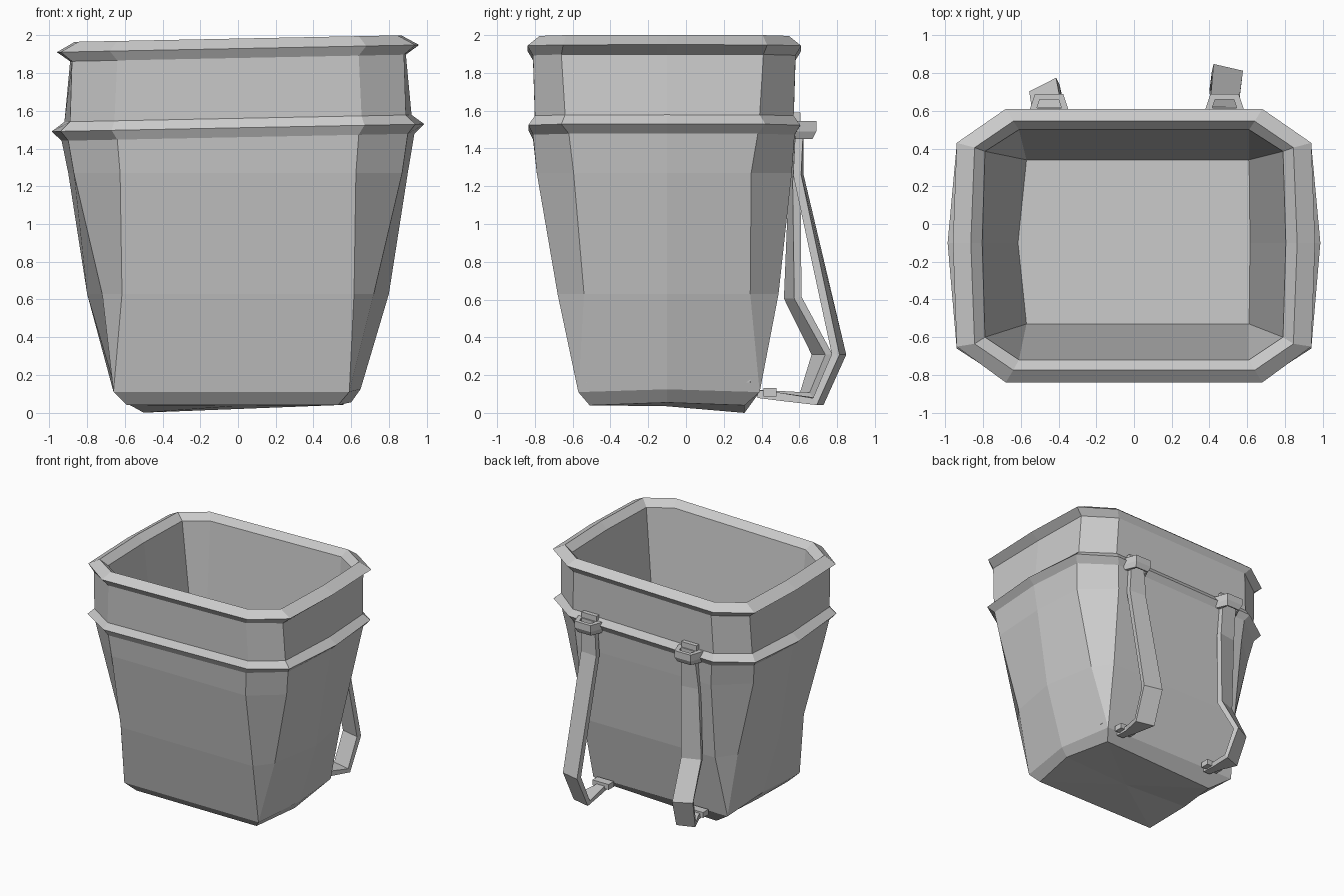
import bpy, bmesh
from math import radians, cos, sin
from mathutils import Vector

old = bpy.data.objects.get("Cube")
if old:
    bpy.data.objects.remove(old, do_unlink=True)

GREY = (0.6, 0.6, 0.6, 1)
grey = bpy.data.materials.new("plain grey")
grey.use_nodes = True
grey.diffuse_color = GREY
grey.node_tree.nodes["Principled BSDF"].inputs["Base Color"].default_value = GREY


def loft(name, rings, caps=True, loop=False, poke=False):
    """Skin a list of equal point rings, then cap the ends or join them."""
    bm = bmesh.new()
    rows = [[bm.verts.new(p) for p in ring] for ring in rings]
    pairs = list(zip(rows, rows[1:]))
    if loop:
        pairs.append((rows[-1], rows[0]))
    n = len(rows[0])
    for a, b in pairs:
        for i in range(n):
            j = (i + 1) % n
            bm.faces.new((a[i], a[j], b[j], b[i]))
    if caps and not loop:
        first = bm.faces.new(rows[0][::-1])
        bm.faces.new(rows[-1])
        if poke:
            bmesh.ops.poke(bm, faces=[first])
    bmesh.ops.remove_doubles(bm, verts=bm.verts, dist=0.0005)
    bmesh.ops.recalc_face_normals(bm, faces=bm.faces)
    mesh = bpy.data.meshes.new(name)
    bm.to_mesh(mesh)
    bm.free()
    mesh.materials.append(grey)
    obj = bpy.data.objects.new(name, mesh)
    bpy.context.collection.objects.link(obj)
    return obj


def basket_ring(z, mid, side, corner, yf, ysf, ysb, yb, shift=0.0):
    """Octagon with chamfered corners and a bulge halfway along each side."""
    half = [(corner, yf), (side, ysf), (mid, -0.1), (side, ysb), (corner, yb)]
    pts = half + [(-x, y) for x, y in reversed(half)]
    tilt = 0.02 if z > 1.35 else 0
    return [Vector((x + (0 if abs(x) == mid else shift), y, z + tilt * x)) for x, y in pts]


# Basket: outer wall upwards, over the rim, then down the inside to the floor
PROFILE = [
    (0.04, 0.6, 0.56, 0.56, -0.51, -0.51, 0.31, 0.31, -0.03),
    (0.11, 0.65, 0.625, 0.625, -0.57, -0.57, 0.39, 0.39, -0.035),
    (0.63, 0.8, 0.72, 0.615, -0.68, -0.54, 0.34, 0.49),
    (1.27, 0.9, 0.87, 0.625, -0.79, -0.595, 0.345, 0.56),
    (1.46, 0.935, 0.9, 0.64, -0.81, -0.62, 0.38, 0.575),
    (1.51, 0.988, 0.94, 0.67, -0.835, -0.66, 0.42, 0.605),
    (1.56, 0.92, 0.89, 0.655, -0.8, -0.64, 0.39, 0.57),
    (1.88, 0.89, 0.88, 0.64, -0.81, -0.66, 0.41, 0.58),
    (1.93, 0.96, 0.94, 0.68, -0.84, -0.65, 0.43, 0.61),
    (1.983, 0.865, 0.845, 0.64, -0.775, -0.635, 0.405, 0.545),
    (1.93, 0.805, 0.79, 0.61, -0.72, -0.6, 0.385, 0.5),
    (0.16, 0.615, 0.59, 0.59, -0.53, -0.53, 0.34, 0.34, 0.02),
]
rings = [basket_ring(*row) for row in PROFILE]
for p in rings[0]:
    if p.x < -0.5 and p.y > 0.3:       # sagging rear corner of the base
        p.x, p.z = -0.5, 0.0
for ring in rings[:2]:
    for p in ring:
        if abs(p.y + 0.1) < 0.01:      # base edge lifts at the sides
            p.z += 0.015
loft("basket", rings, poke=True)


def strap(name, path, thick=0.042):
    """Sweep a flat band through (x, y, z, width, yaw) stations."""
    pts = [Vector(p[:3]) for p in path]
    rings = []
    for i, (p, row) in enumerate(zip(pts, path)):
        before = (p - pts[i - 1]).normalized() if i else Vector()
        after = (pts[i + 1] - p).normalized() if i + 1 < len(pts) else Vector()
        side = Vector((cos(radians(row[4])), sin(radians(row[4])), 0))
        normal = side.cross(before + after).normalized() * thick / 2
        side *= row[3] / 2
        rings.append([p - side - normal, p + side - normal, p + side + normal, p - side + normal])
    loft(name, rings)


def box(name, centre, size):
    x, y, z = (s / 2 for s in size)
    c = Vector(centre)
    loft(name, [[c + Vector((a * x, b * y, h)) for a, b in ((-1, -1), (1, -1), (1, 1), (-1, 1))]
                for h in (-z, z)])


def buckle(name, x):
    """Trapezoid frame with a slot, lying flat against the band."""
    def quad(z, wide, narrow, y0, y1):
        return [Vector((x - wide, y0, z)), Vector((x + wide, y0, z)),
                Vector((x + narrow, y1, z)), Vector((x - narrow, y1, z))]
    loft(name, [quad(1.45, 0.1, 0.06, 0.58, 0.67), quad(1.49, 0.115, 0.075, 0.57, 0.69),
                quad(1.545, 0.115, 0.075, 0.57, 0.69), quad(1.545, 0.065, 0.05, 0.615, 0.66),
                quad(1.45, 0.065, 0.05, 0.615, 0.66)], loop=True)
    box(name + "_back_plate", (x, 0.585, 1.53), (0.14, 0.04, 0.12))


# Shoulder straps, each with a top buckle and a bottom clip
strap("left_strap", [
    (0.48, 0.6, 1.5, 0.13, 0), (0.475, 0.595, 1.26, 0.15, -5), (0.495, 0.81, 0.31, 0.16, -13),
    (0.48, 0.7, 0.06, 0.16, -13), (0.46, 0.5, 0.085, 0.08, 0), (0.46, 0.38, 0.1, 0.06, 0)])
strap("right_strap", [
    (-0.45, 0.6, 1.5, 0.13, 0), (-0.45, 0.575, 1.22, 0.15, 8), (-0.45, 0.565, 0.61, 0.16, 20),
    (-0.475, 0.72, 0.31, 0.16, 27), (-0.45, 0.64, 0.09, 0.15, 20),
    (-0.43, 0.5, 0.095, 0.08, 0), (-0.42, 0.38, 0.1, 0.06, 0)])
for label, top_x, low_x in (("left", 0.48, 0.46), ("right", -0.45, -0.42)):
    buckle(label + "_buckle", top_x)
    box(label + "_clip", (low_x, 0.445, 0.11), (0.15, 0.07, 0.045))
